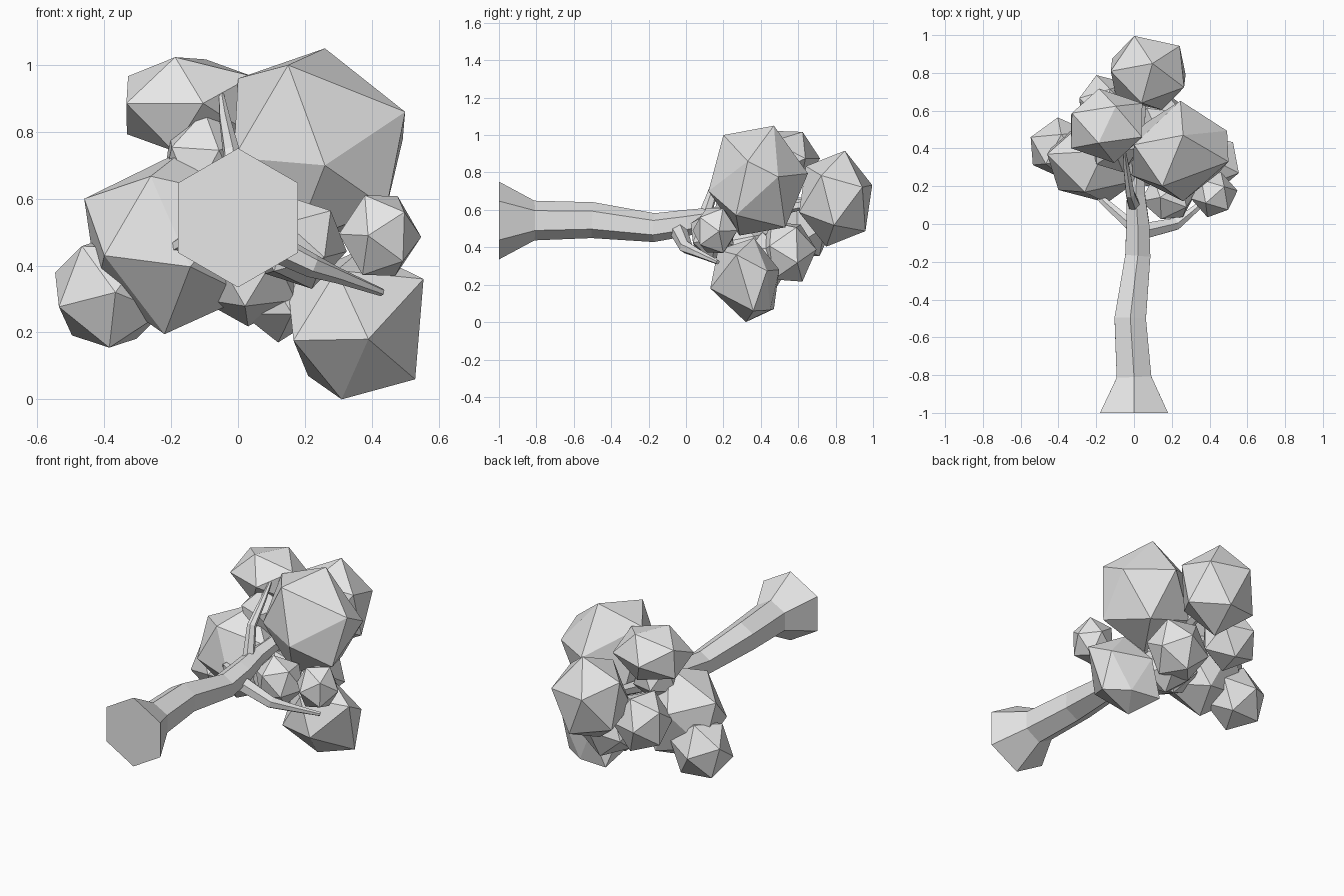
import bpy
import bmesh
import math
from mathutils import Vector, Matrix

default = bpy.data.objects.get("Cube")
if default:
    bpy.data.objects.remove(default, do_unlink=True)

# One plain grey for the whole tree
colour = (0.8, 0.8, 0.8, 1)
grey = bpy.data.materials.new("pale_grey")
grey.use_nodes = True
grey.diffuse_color = colour
grey.node_tree.nodes["Principled BSDF"].inputs["Base Color"].default_value = colour

# Directions used to turn the leaf clumps
LEFT, BACK, UP = Vector((1, 0, 0)), Vector((0, 1, 0)), Vector((0, 0, 1))
RIGHT, FRONT, DOWN = -LEFT, -BACK, -UP


def finish(name, bm):
    bmesh.ops.recalc_face_normals(bm, faces=bm.faces[:])
    mesh = bpy.data.meshes.new(name)
    bm.to_mesh(mesh)
    bm.free()
    mesh.materials.append(grey)
    obj = bpy.data.objects.new(name, mesh)
    bpy.context.collection.objects.link(obj)
    return obj


def limb(name, path, radii, sides=6):
    """Faceted tube through the path points, capped at both ends."""
    bm = bmesh.new()
    points = [Vector(p) for p in path]
    rings = []
    for i, (point, radius) in enumerate(zip(points, radii)):
        tangent = points[min(i + 1, len(points) - 1)] - points[max(i - 1, 0)]
        turn = tangent.to_track_quat('Y', 'Z')
        ring = []
        for k in range(sides):
            angle = math.tau * k / sides
            offset = Vector((math.sin(angle), 0, math.cos(angle))) * radius
            ring.append(bm.verts.new(point + turn @ offset))
        rings.append(ring)
    for low, high in zip(rings, rings[1:]):
        for k in range(sides):
            following = (k + 1) % sides
            bm.faces.new((low[k], low[following], high[following], high[k]))
    bm.faces.new(rings[0])
    bm.faces.new(rings[-1])
    return finish(name, bm)


def branch(name, path, thickness):
    """Limb that tapers evenly towards its tip."""
    radii = [thickness * (1 - i / len(path)) for i in range(len(path))]
    return limb(name, path, radii)


def leaf_clump(name, centre, width, depth, height, pole, side, corners=()):
    """Icosahedron with one corner on pole and a neighbouring corner towards side.
    The nearest free corner is pulled to each point in corners."""
    z = pole.normalized()
    y = z.cross(side).normalized()
    x = y.cross(z)
    turn = Matrix((x, y, z)).transposed().to_4x4()
    scale = Matrix.Diagonal((width, depth, height, 1))
    bm = bmesh.new()
    bmesh.ops.create_icosphere(bm, subdivisions=1, radius=1)
    bm.transform(Matrix.Translation(centre) @ scale @ turn)
    free = list(bm.verts)
    for corner in map(Vector, corners):
        nearest = min(free, key=lambda v: (v.co - corner).length)
        nearest.co = corner
        free.remove(nearest)
    return finish(name, bm)


# Trunk with flared foot, lying along y
limb("trunk",
     path=[(0, -1, .543), (0, -.81, .543), (-.02, -.5, .545), (.02, -.17, .505),
           (.02, 0, .53), (.01, .16, .56), (.02, .45, .6), (.05, .75, .65)],
     radii=[.208, .106, .096, .077, .07, .055, .04, .02])

# Branches
branch("left_branch", [(.04, -.04, .49), (.22, 0, .4), (.3, .06, .37), (.43, .17, .32)], thickness=.048)
branch("right_branch", [(0, -.02, .52), (-.16, .12, .47), (-.36, .36, .35)], thickness=.035)
branch("upper_branch", [(0, .1, .57), (-.02, .16, .74), (-.04, .3, .84), (-.05, .38, .91)], thickness=.035)

# Large leaf clumps
leaf_clump("upper_left_leaves", (.24, .375, .75), width=.28, depth=.28, height=.315,
           pole=UP * .25 + FRONT * .18 + RIGHT * .1, side=FRONT + DOWN * .2,
           corners=[(.15, .2, 1), (.5, .33, .86), (.26, .12, .7), (.26, .47, 1.05), (0, .42, .96)])
leaf_clump("upper_right_leaves", (-.145, .52, .88), width=.235, depth=.2, height=.165,
           pole=UP * .8 + BACK * .5 + LEFT * .2, side=UP + FRONT + RIGHT * .4)
leaf_clump("crown_leaves", (.075, .8, .66), width=.235, depth=.215, height=.265,
           pole=UP + BACK * .24 + LEFT * .1, side=BACK + RIGHT * .4)
leaf_clump("right_leaves", (-.2, .33, .47), width=.285, depth=.23, height=.29,
           pole=RIGHT * .8 + FRONT * .6 + DOWN * .2, side=FRONT * .8 + LEFT * .5 + DOWN * .2,
           corners=[(-.46, .37, .6), (-.4, .18, .43), (-.22, .3, .195)])
leaf_clump("lower_left_leaves", (.345, .31, .225), width=.235, depth=.2, height=.235,
           pole=FRONT + LEFT * .25 + DOWN * .25, side=DOWN + RIGHT * .2,
           corners=[(.39, .13, .18), (.31, .32, 0), (.555, .27, .36), (.53, .36, .06), (.21, .47, .07)])
leaf_clump("lower_right_leaves", (-.385, .4, .32), width=.185, depth=.165, height=.185,
           pole=FRONT + LEFT * .1, side=DOWN + FRONT * .5)

# Small leaf clumps
leaf_clump("outer_left_leaves", (.425, .155, .49), width=.125, depth=.125, height=.14,
           pole=FRONT + RIGHT * .3, side=UP + RIGHT * .3)
leaf_clump("inner_left_leaves", (.18, .14, .47), width=.15, depth=.13, height=.145,
           pole=LEFT + UP + FRONT * .6, side=FRONT + RIGHT)
leaf_clump("lower_front_leaves", (.03, .34, .38), width=.17, depth=.17, height=.165,
           pole=DOWN + BACK * .2, side=LEFT + FRONT * .4)
leaf_clump("lower_middle_leaves", (.12, .41, .325), width=.15, depth=.15, height=.155,
           pole=DOWN, side=LEFT)
leaf_clump("lower_back_leaves", (.14, .54, .375), width=.18, depth=.16, height=.185,
           pole=DOWN + BACK * .6, side=LEFT + UP * .3)
leaf_clump("back_right_leaves", (-.15, .63, .51), width=.17, depth=.165, height=.185,
           pole=BACK + RIGHT * .3, side=RIGHT + UP * .7)
leaf_clump("middle_leaves", (-.1, .41, .7), width=.14, depth=.15, height=.165,
           pole=UP + FRONT * .2, side=RIGHT + FRONT * .8)
